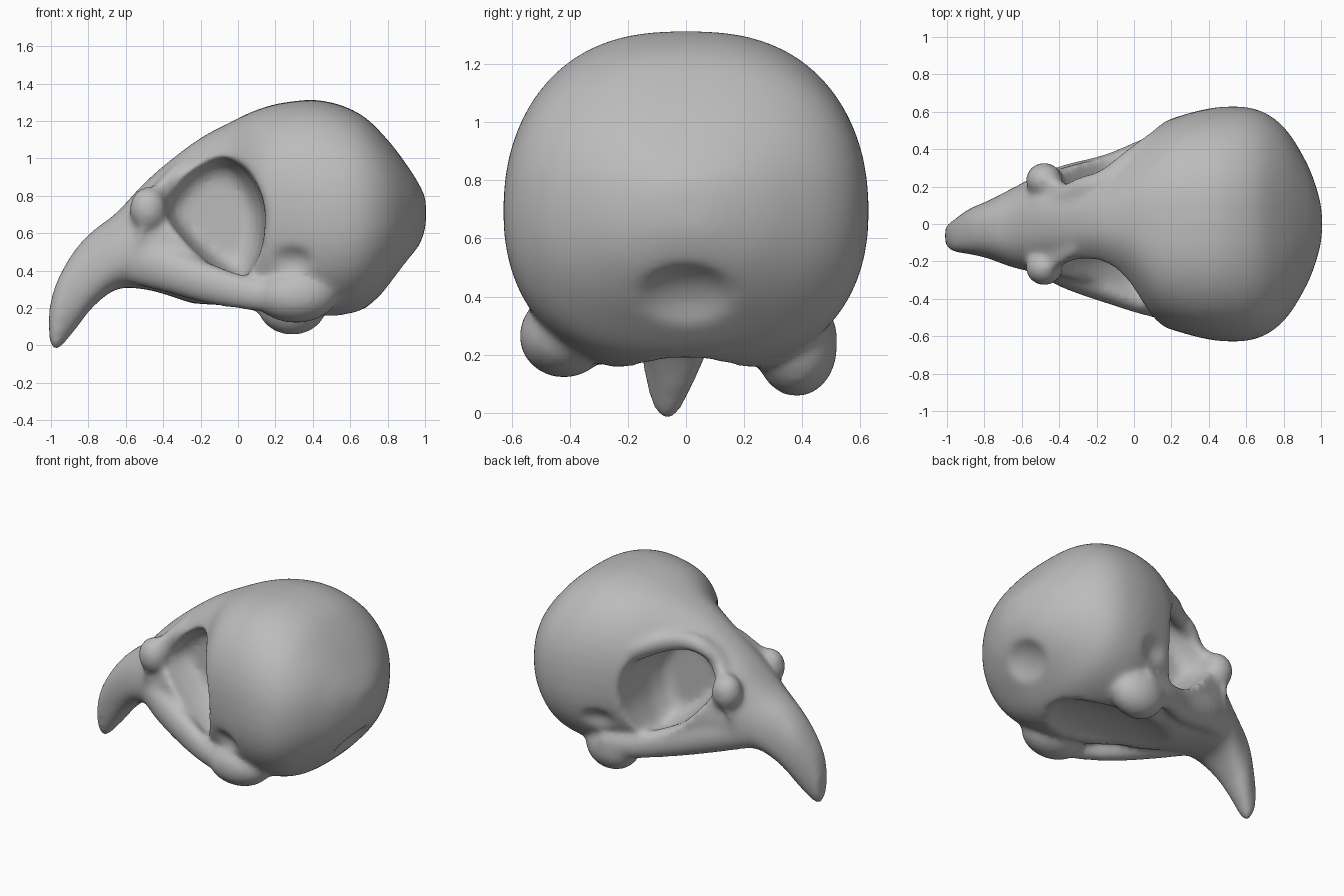
import bpy, bmesh, math
from mathutils import Vector, Matrix

if "Cube" in bpy.data.objects:
    bpy.data.objects.remove(bpy.data.objects["Cube"], do_unlink=True)

bone = bpy.data.materials.new("bone grey")
bone.use_nodes = True
bone.diffuse_color = (0.5, 0.5, 0.5, 1)
bone.node_tree.nodes["Principled BSDF"].inputs["Base Color"].default_value = bone.diffuse_color


def finish(name, bm):
    bmesh.ops.recalc_face_normals(bm, faces=bm.faces)
    mesh = bpy.data.meshes.new(name)
    bm.to_mesh(mesh)
    bm.free()
    mesh.materials.append(bone)
    obj = bpy.data.objects.new(name, mesh)
    bpy.context.collection.objects.link(obj)
    return obj


def loft(name, rings):
    """Skin a list of equally long point rings and cap both ends."""
    bm = bmesh.new()
    loops = [[bm.verts.new(p) for p in ring] for ring in rings]
    count = len(loops[0])
    for a, b in zip(loops, loops[1:]):
        for i in range(count):
            j = (i + 1) % count
            bm.faces.new((a[i], a[j], b[j], b[i]))
    bm.faces.new(loops[0])
    bm.faces.new(loops[-1])
    return finish(name, bm)


def ellipsoid(name, centre, radii):
    bm = bmesh.new()
    bmesh.ops.create_uvsphere(bm, u_segments=32, v_segments=20, radius=1,
                              matrix=Matrix.LocRotScale(Vector(centre), None, Vector(radii)))
    return finish(name, bm)


def spline(points, steps, closed=False):
    """Catmull-Rom resampling of tuples of any length."""
    n = len(points)
    pick = (lambda i: points[i % n]) if closed else (lambda i: points[max(0, min(n - 1, i))])
    out = []
    for i in range(n if closed else n - 1):
        for k in range(steps):
            t = k / steps
            out.append([b + t * (c - a + t * (2 * a - 5 * b + 4 * c - d + t * (3 * (b - c) + d - a))) / 2
                        for a, b, c, d in zip(*(pick(i + o) for o in (-1, 0, 1, 2)))])
    if not closed:
        out.append(list(points[-1]))
    return out


def power(value, exponent):
    return math.copysign(abs(value) ** exponent, value)


def section(x, low, high, base, top, shift):
    """Rounded cross-section whose width changes from base to top."""
    ring = []
    for i in range(48):
        angle = math.tau * i / 48
        c, s = math.cos(angle), math.sin(angle)
        width = base + (top - base) * (s + 1) / 2
        ring.append((x, shift + width * power(c, 0.8),
                     (low + high) / 2 + (high - low) / 2 * power(s, 0.9)))
    return ring


def tube(name, path, steps, tall=1):
    """Bar along a path of x, y, z, radius; tall stretches its height."""
    rings = []
    for x, y, z, r in spline(path, steps):
        rings.append([(x, y + r * math.cos(math.tau * i / 16), z + tall * r * math.sin(math.tau * i / 16))
                      for i in range(16)])
    return loft(name, rings)


def bake(obj):
    graph = bpy.context.evaluated_depsgraph_get()
    mesh = bpy.data.meshes.new_from_object(obj.evaluated_get(graph))
    obj.modifiers.clear()
    obj.data = mesh


# Beak, roof and braincase: x, low, high, base width, top width, sideways shift
profile = [
    (-1.01, .02, .2, .05, .05, -.06), (-.97, -.03, .34, .06, .1, -.065),
    (-.88, .07, .5, .1, .14, -.04), (-.78, .2, .61, .16, .15, -.03),
    (-.65, .3, .71, .24, .18, -.02), (-.5, .3, .87, .31, .21, 0),
    (-.35, .26, 1, .36, .22, .01), (-.2, .21, 1.11, .4, .26, .02),
    (-.05, .19, 1.19, .47, .36, .03), (.1, .16, 1.26, .52, .52, 0),
    (.25, .14, 1.3, .57, .59, 0), (.45, .13, 1.31, .64, .61, 0),
    (.65, .18, 1.24, .63, .6, 0), (.8, .31, 1.1, .52, .52, 0),
    (.92, .45, .94, .33, .34, 0), (.98, .56, .84, .18, .18, 0),
    (1.005, .64, .78, .07, .07, 0)]
skull = loft("skull", [section(*row) for row in spline(profile, 4)])

# Eye sockets, shallow temple hollows, palate and nape hollows
rim = spline([(-.41, .73), (-.33, .9), (-.2, 1), (-.07, 1.02), (.05, .94), (.13, .78),
              (.14, .62), (.11, .48), (.03, .35), (-.1, .39), (-.27, .53)], 4, closed=True)
cutters = []
for side in (-1, 1):
    rings = []
    for depth, scale in ((.08, .62), (.12, .8), (.22, .94), (.4, 1), (.8, 1.06)):
        rings.append([(-.1 + (x + .1) * scale, side * depth, .68 + (z - .68) * scale) for x, z in rim])
    cutters.append(loft("socket_cutter", rings))
    cutters.append(ellipsoid("temple_cutter", (.25, side * .7, .43), (.2, .2, .14)))
cutters.append(ellipsoid("palate_cutter", (.12, 0, .12), (.62, .27, .13)))
cutters.append(ellipsoid("nape_cutter", (1.01, 0, .27), (.22, .3, .25)))
for cutter in cutters:
    cutter.hide_render = True
    mod = skull.modifiers.new("hollow", "BOOLEAN")
    mod.operation = "DIFFERENCE"
    mod.solver = "EXACT"
    mod.object = cutter
bake(skull)
for cutter in cutters:
    bpy.data.objects.remove(cutter, do_unlink=True)

# Cheek bars, brow knobs and jaw joints
parts = []
for side, tuck in ((-1, 0), (1, .05)):
    parts.append(tube("cheek_bar", [(-.6, side * .13, .46, .09), (-.4, side * (.245 - tuck / 2), .41, .09),
                                    (-.15, side * (.345 - tuck), .33, .08),
                                    (.08, side * (.43 - tuck / 2), .275, .065),
                                    (.3, side * .46, .26, .07)], 6, tall=1.4))
    parts.append(tube("brow_bar", [(-.56, side * .14, .44, .1), (-.53, side * .19, .58, .09),
                                   (-.48, side * .22, .72, .09), (-.41, side * .17, .83, .07),
                                   (-.32, side * .12, .93, .06)], 6))
    parts.append(ellipsoid("brow_knob", (-.48, side * .235, .73), (.1, .095, .12)))
parts.append(tube("left_brow_ridge", [(-.42, .14, .86, .05), (-.3, .19, .96, .06), (-.18, .23, 1, .06),
                                      (-.05, .32, .99, .07), (.1, .42, .93, .08)], 6))
parts.append(ellipsoid("right_jaw_joint", (.31, -.42, .265), (.22, .155, .145)))
parts.append(ellipsoid("left_jaw_joint", (.29, .38, .22), (.19, .14, .165)))

# Fuse everything into one smooth bone
bpy.ops.object.select_all(action="DESELECT")
for obj in parts + [skull]:
    obj.select_set(True)
bpy.context.view_layer.objects.active = skull
bpy.ops.object.join()
remesh = skull.modifiers.new("fuse", "REMESH")
remesh.mode = "VOXEL"
remesh.voxel_size = 0.016
smooth = skull.modifiers.new("soften", "SMOOTH")
smooth.factor = 0.5
smooth.iterations = 24
bake(skull)
skull.data.materials.clear()
skull.data.materials.append(bone)
bpy.ops.object.shade_smooth()
